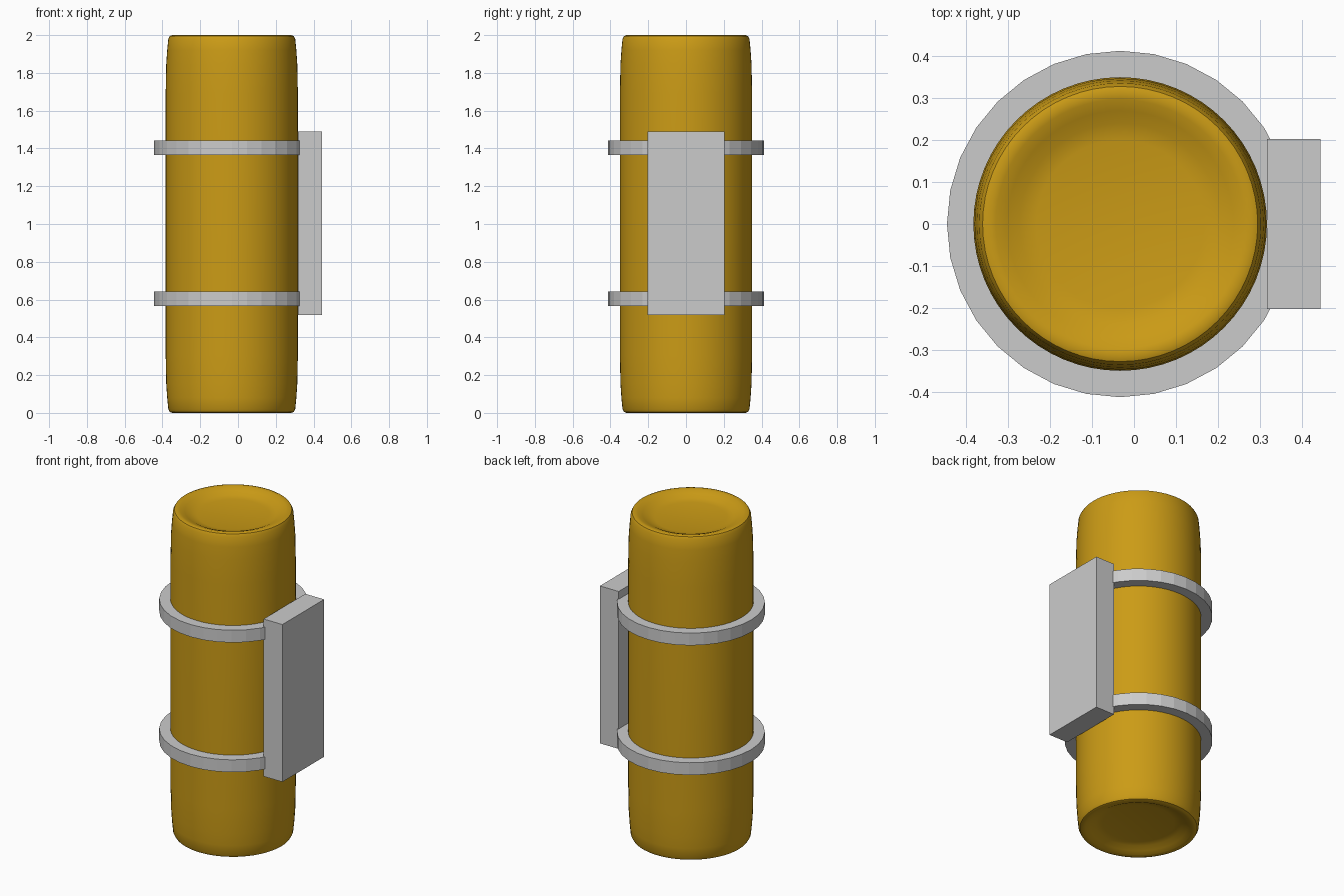
import bpy, bmesh, math

if "Cube" in bpy.data.objects:
    bpy.data.objects.remove(bpy.data.objects["Cube"])

CX = -0.033  # axis of the canister


def lathe(name, profile, segs, closed=False, z=0.0):
    """Revolve (radius, height) points round the canister axis."""
    bm = bmesh.new()
    rings = []
    for r, h in profile:
        if r == 0:
            rings.append([bm.verts.new((0, 0, h))] * segs)
        else:
            rings.append([bm.verts.new((r * math.cos(2 * math.pi * i / segs),
                                        r * math.sin(2 * math.pi * i / segs), h))
                          for i in range(segs)])
    pairs = list(zip(rings, rings[1:]))
    if closed:
        pairs.append((rings[-1], rings[0]))
    for a, b in pairs:
        for i in range(segs):
            j = (i + 1) % segs
            quad = list(dict.fromkeys([a[i], a[j], b[j], b[i]]))
            bm.faces.new(quad)
    bmesh.ops.recalc_face_normals(bm, faces=bm.faces)
    me = bpy.data.meshes.new(name)
    bm.to_mesh(me)
    bm.free()
    ob = bpy.data.objects.new(name, me)
    ob.location = (CX, 0, z)
    bpy.context.collection.objects.link(ob)
    return ob


# Canister body: tapered ends with dished caps, mirrored about mid height
half = [(0, 0.04), (0.2, 0.038), (0.24, 0.03), (0.27, 0.014), (0.297, 0.004),
        (0.315, 0.0), (0.328, 0.005), (0.336, 0.02), (0.342, 0.08),
        (0.347, 0.155), (0.35, 0.31)]
profile = half + [(r, 2.0 - h) for r, h in reversed(half)]
body = lathe("canister_body", profile, 64)
gold = bpy.data.materials.new("gold")
gold.diffuse_color = (0.60, 0.33, 0.008, 1)
gold.use_nodes = True
gold.node_tree.nodes["Principled BSDF"].inputs["Base Color"].default_value = gold.diffuse_color
body.data.materials.append(gold)
bpy.context.view_layer.objects.active = body
body.select_set(True)
bpy.ops.object.shade_smooth_by_angle(angle=math.radians(40))
body.select_set(False)

# Two clamp rings
for label, z in (("lower", 0.604), ("upper", 1.403)):
    lathe(label + "_clamp_ring",
          [(0.345, -0.038), (0.413, -0.038), (0.413, 0.038), (0.345, 0.038)],
          32, closed=True, z=z)

# Mounting block on the right side
bpy.ops.mesh.primitive_cube_add(size=1, location=(0.381, 0, 1.004))
block = bpy.context.object
block.name = "mounting_block"
block.scale = (0.128, 0.406, 0.97)
